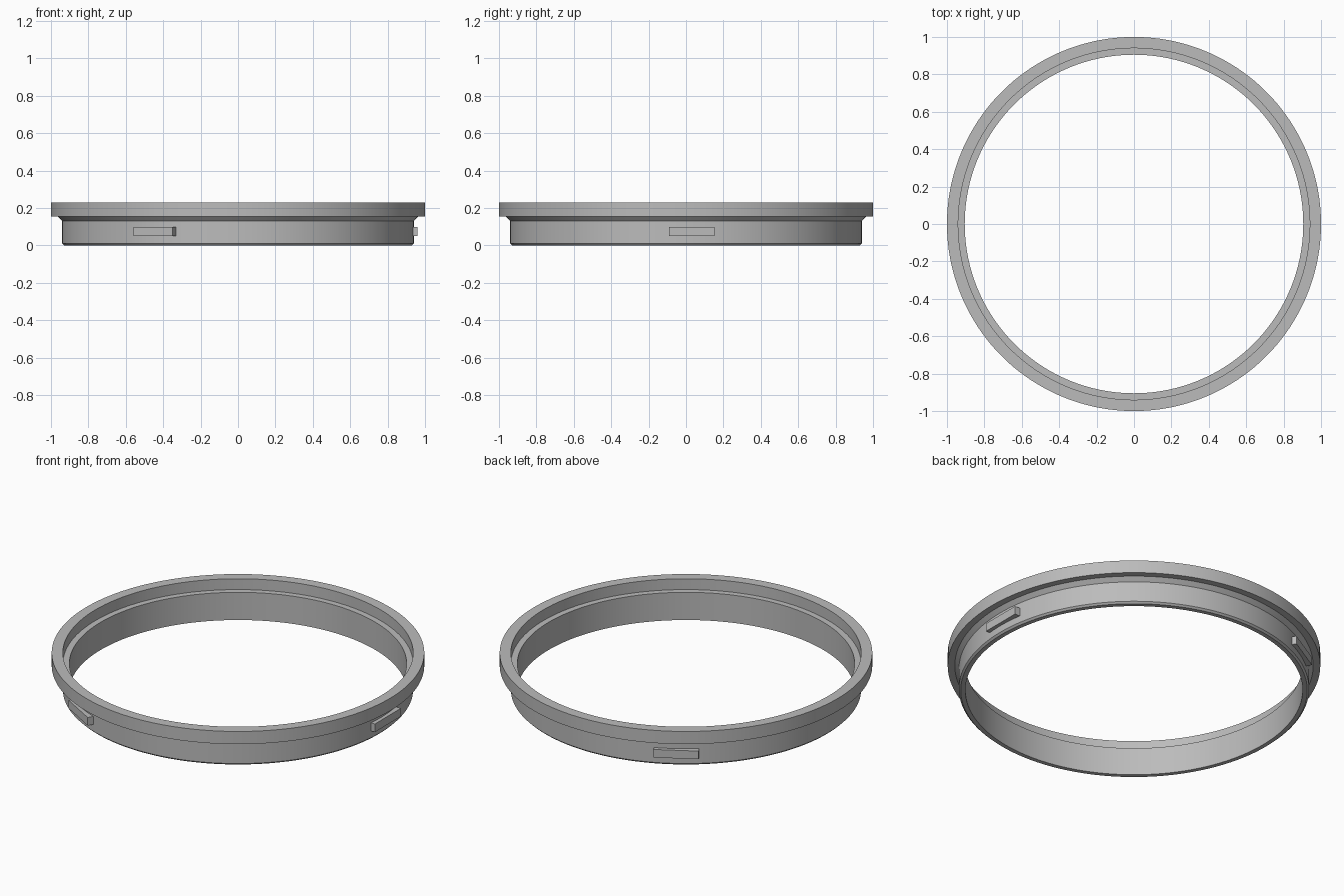
import bpy, bmesh, math
from mathutils import Matrix, Vector

cube = bpy.data.objects.get("Cube")
if cube:
    bpy.data.objects.remove(cube, do_unlink=True)

SEGMENTS = 180
TAB_COUNT = 3

grey = bpy.data.materials.new("plain grey")
grey.use_nodes = True
grey.diffuse_color = (0.5, 0.5, 0.5, 1)
grey.node_tree.nodes["Principled BSDF"].inputs["Base Color"].default_value = (0.5, 0.5, 0.5, 1)


def make_object(name, bm):
    bmesh.ops.recalc_face_normals(bm, faces=bm.faces)
    mesh = bpy.data.meshes.new(name)
    bm.to_mesh(mesh)
    bm.free()
    mesh.materials.append(grey)
    obj = bpy.data.objects.new(name, mesh)
    bpy.context.collection.objects.link(obj)
    return obj


def lathe(name, profile):
    """Revolve a closed (radius, height) profile about the z axis."""
    bm = bmesh.new()
    verts = [bm.verts.new((r, 0, z)) for r, z in profile]
    edges = [bm.edges.new((v, verts[i - 1])) for i, v in enumerate(verts)]
    bmesh.ops.spin(bm, geom=verts + edges, cent=(0, 0, 0), axis=(0, 0, 1),
                   angle=math.tau, steps=SEGMENTS, use_merge=True)
    bmesh.ops.remove_doubles(bm, verts=bm.verts, dist=1e-5)
    return make_object(name, bm)


# Ring: chamfered foot, sleeve, chamfer under the flange, flange, stepped bore
ring = lathe("flanged_ring", [
    (0.905, 0.0), (0.93, 0.0), (0.94, 0.01), (0.94, 0.13),
    (0.962, 0.153), (1.0, 0.153), (1.0, 0.228),
    (0.94, 0.228), (0.94, 0.164), (0.905, 0.164),
])
bpy.context.view_layer.objects.active = ring
ring.select_set(True)
bpy.ops.object.shade_smooth_by_angle(angle=math.radians(20))

# Locking tabs: flat blocks set slightly off centre, evenly spaced around the sleeve
low, high = Vector((0.92, -0.091, 0.05)), Vector((0.961, 0.152, 0.098))
for i in range(TAB_COUNT):
    bm = bmesh.new()
    bmesh.ops.create_cube(bm, size=1)
    bmesh.ops.scale(bm, vec=high - low, verts=bm.verts)
    bmesh.ops.translate(bm, vec=(low + high) / 2, verts=bm.verts)
    turn = Matrix.Rotation(math.tau * i / TAB_COUNT, 4, "Z")
    bmesh.ops.transform(bm, matrix=turn, verts=bm.verts)
    make_object(f"locking_tab_{i + 1}", bm)
